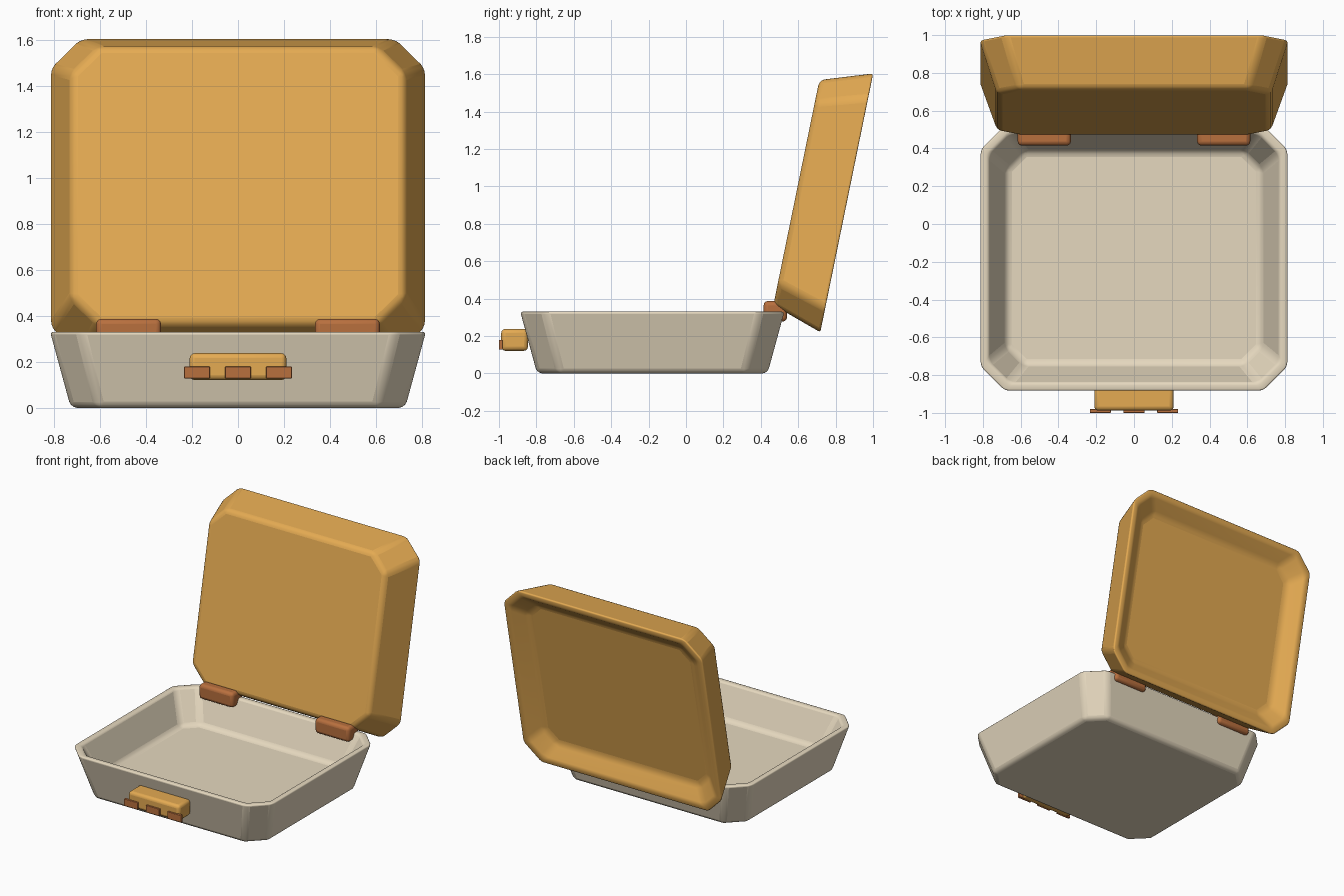
import bpy, bmesh, math
from mathutils import Vector

cube = bpy.data.objects.get("Cube")
if cube:
    bpy.data.objects.remove(cube)


def material(name, rgb):
    m = bpy.data.materials.new(name)
    m.use_nodes = True
    m.diffuse_color = (*rgb, 1)
    m.node_tree.nodes["Principled BSDF"].inputs["Base Color"].default_value = (*rgb, 1)
    return m


cream = material("cream", (0.79, 0.69, 0.52))
tan = material("golden tan", (0.78, 0.405, 0.085))
brown = material("hinge brown", (0.48, 0.16, 0.048))


def finish(name, bm, mat, bevel, segments=3, weighted=False):
    """Turn a bmesh into a rounded, smooth shaded object."""
    bmesh.ops.recalc_face_normals(bm, faces=bm.faces)
    mesh = bpy.data.meshes.new(name)
    bm.to_mesh(mesh)
    bm.free()
    mesh.materials.append(mat)
    ob = bpy.data.objects.new(name, mesh)
    bpy.context.collection.objects.link(ob)
    mod = ob.modifiers.new("Rounded edges", "BEVEL")
    mod.width = bevel
    mod.segments = segments
    mod.limit_method = "WEIGHT" if weighted else "ANGLE"
    bpy.ops.object.select_all(action="DESELECT")
    ob.select_set(True)
    bpy.context.view_layer.objects.active = ob
    bpy.ops.object.shade_smooth_by_angle(angle=math.radians(30))
    return ob


def octagon(bm, hx, hy, cut, z):
    """Rectangle with cut corners, counter-clockwise."""
    pts = [(hx, cut - hy), (hx, hy - cut), (hx - cut, hy), (cut - hx, hy),
           (-hx, hy - cut), (-hx, cut - hy), (cut - hx, -hy), (hx - cut, -hy)]
    return [bm.verts.new((x, y, z)) for x, y in pts]


def tray(name, depth, inset, floor, mat):
    """Hollow tray, open at the top, with walls that narrow to the bottom."""
    bm = bmesh.new()
    hx, hy, wall, floor_inset = 0.816, 0.706, 0.045, 0.142
    rings = [octagon(bm, hx - inset, hy - inset, 0.12, 0),
             octagon(bm, hx, hy, 0.13, depth),
             octagon(bm, hx - wall, hy - wall, 0.112, depth),
             octagon(bm, hx - floor_inset, hy - floor_inset, 0.095, floor)]
    for a, b in zip(rings, rings[1:]):
        for i in range(8):
            j = (i + 1) % 8
            bm.faces.new((a[i], a[j], b[j], b[i]))
    bm.faces.new(rings[0])
    bm.faces.new(rings[-1])
    # Soft folds everywhere, with a finer rounding on the rim
    layer = bm.edges.layers.float.new("bevel_weight_edge")
    for e in bm.edges:
        on_rim = all(abs(v.co.z - depth) < 0.001 for v in e.verts)
        e[layer] = 0.45 if on_rim else 1.0
    return finish(name, bm, mat, 0.028, weighted=True)


def block(name, low, high, mat, bevel):
    """Rounded box between two corners."""
    low, high = Vector(low), Vector(high)
    bm = bmesh.new()
    bmesh.ops.create_cube(bm, size=1)
    for v in bm.verts:
        v.co = (low + high) / 2 + v.co * (high - low)
    return finish(name, bm, mat, bevel)


# Base tray and the raised, tilted lid, which is shallow inside
base = tray("base_tray", 0.33, 0.09, 0.1, cream)
base.location.y = -0.18
lid = tray("lid", 0.275, 0.092, 0.195, tan)
lid.location = (0, 0.59, 0.967)
lid.rotation_euler.x = math.radians(-101.55)

# Hinges
for side, x in (("right", -0.475), ("left", 0.475)):
    block(side + "_hinge", (x - 0.141, 0.415, 0.277), (x + 0.141, 0.54, 0.387), brown, 0.023)

# Front latch with three catches
block("latch", (-0.21, -0.988, 0.121), (0.21, -0.845, 0.238), tan, 0.022)
for side, x in (("right", -0.178), ("middle", 0), ("left", 0.178)):
    block(side + "_catch", (x - 0.056, -1.0, 0.128), (x + 0.056, -0.98, 0.18), brown, 0.003)
